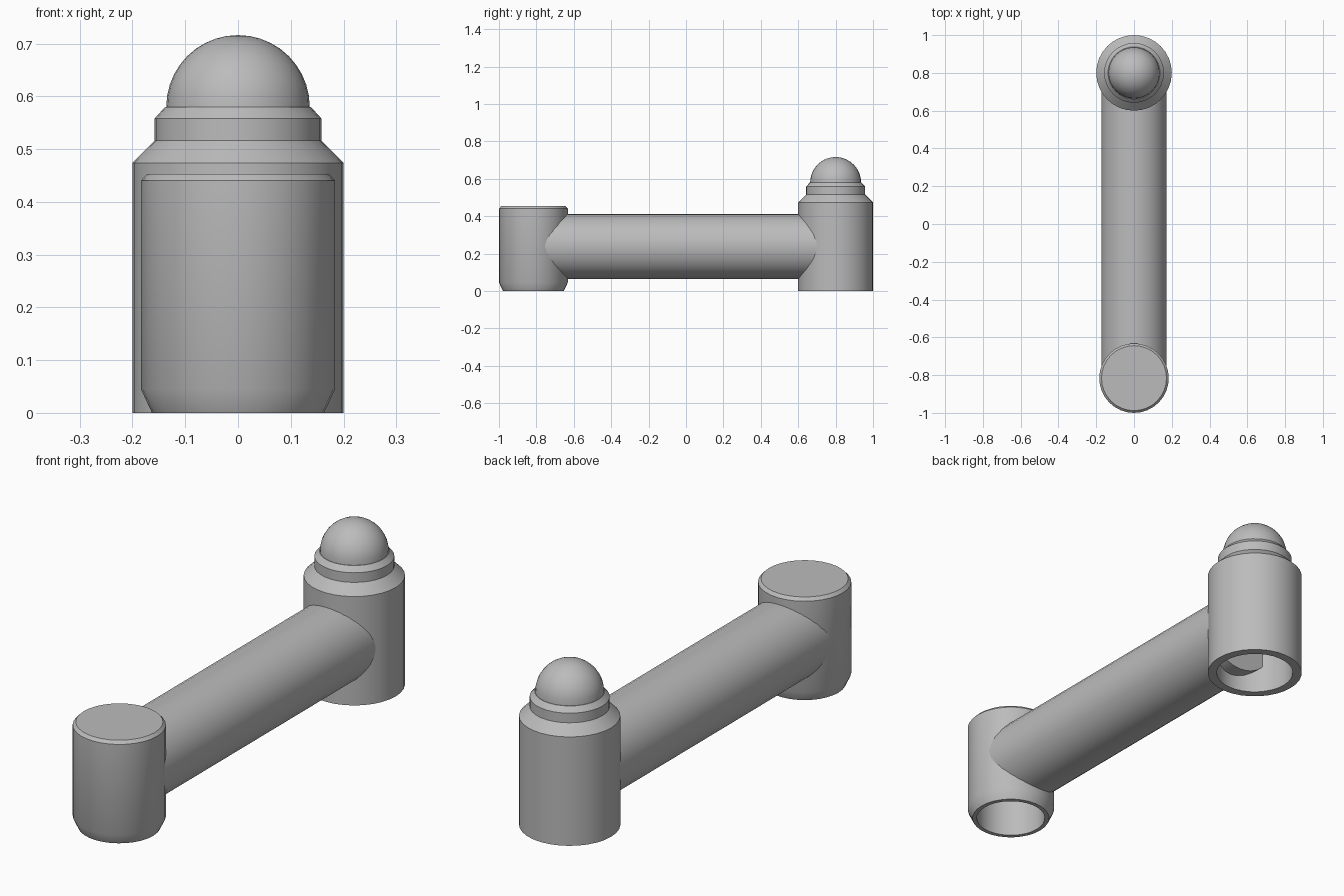
import bpy, bmesh, math
from mathutils import Matrix, Vector

cube = bpy.data.objects.get("Cube")
if cube:
    bpy.data.objects.remove(cube, do_unlink=True)

grey = bpy.data.materials.new("plain_grey")
grey.use_nodes = True
colour = (0.5, 0.5, 0.5, 1)
grey.diffuse_color = colour
grey.node_tree.nodes["Principled BSDF"].inputs["Base Color"].default_value = colour


def lathe(name, profile, matrix, sides=32):
    """Spin a (radius, height) profile round its own z axis."""
    bm = bmesh.new()
    verts = [bm.verts.new((r, 0, z)) for r, z in profile]
    edges = [bm.edges.new(pair) for pair in zip(verts, verts[1:])]
    bmesh.ops.spin(bm, geom=verts + edges, cent=(0, 0, 0), axis=(0, 0, 1),
                   angle=math.tau, steps=sides, use_duplicate=False)
    bmesh.ops.remove_doubles(bm, verts=bm.verts, dist=0.0001)
    bmesh.ops.recalc_face_normals(bm, faces=bm.faces)
    mesh = bpy.data.meshes.new(name)
    bm.to_mesh(mesh)
    bm.free()
    mesh.materials.append(grey)
    obj = bpy.data.objects.new(name, mesh)
    bpy.context.collection.objects.link(obj)
    obj.matrix_world = matrix
    bpy.ops.object.select_all(action="DESELECT")
    obj.select_set(True)
    bpy.context.view_layer.objects.active = obj
    bpy.ops.object.shade_smooth_by_angle(angle=math.radians(25))
    return obj


# Front post: chamfered cup, open underneath
lathe("front_post",
      [(0, 0.415), (0.145, 0.415), (0.145, 0), (0.163, 0), (0.184, 0.045),
       (0.184, 0.44), (0.172, 0.453), (0, 0.453)],
      Matrix.Translation((0, -0.816, 0)))

# Rear post: hollow cylinder with stepped shoulders and collar
rear = Matrix.Translation((0, 0.8, 0))
lathe("rear_post",
      [(0, 0.45), (0.162, 0.45), (0.162, 0), (0.2, 0), (0.2, 0.474),
       (0.158, 0.516), (0.158, 0.558), (0.138, 0.58), (0, 0.58)], rear)

# Rounded cap on the rear post
steps = 10
dome = [(0.136 * math.cos(a), 0.58 + 0.136 * math.sin(a))
        for a in (i * math.pi / 2 / steps for i in range(steps + 1))]
lathe("dome_cap", dome, rear)

# Horizontal arm joining the posts
start, end, radius = -0.755, 0.7, 0.173
lathe("connecting_arm",
      [(0, start), (radius, start), (radius, end), (0, end)],
      Matrix.Translation((0, 0, 0.238)) @ Matrix.Rotation(-math.pi / 2, 4, "X"))
